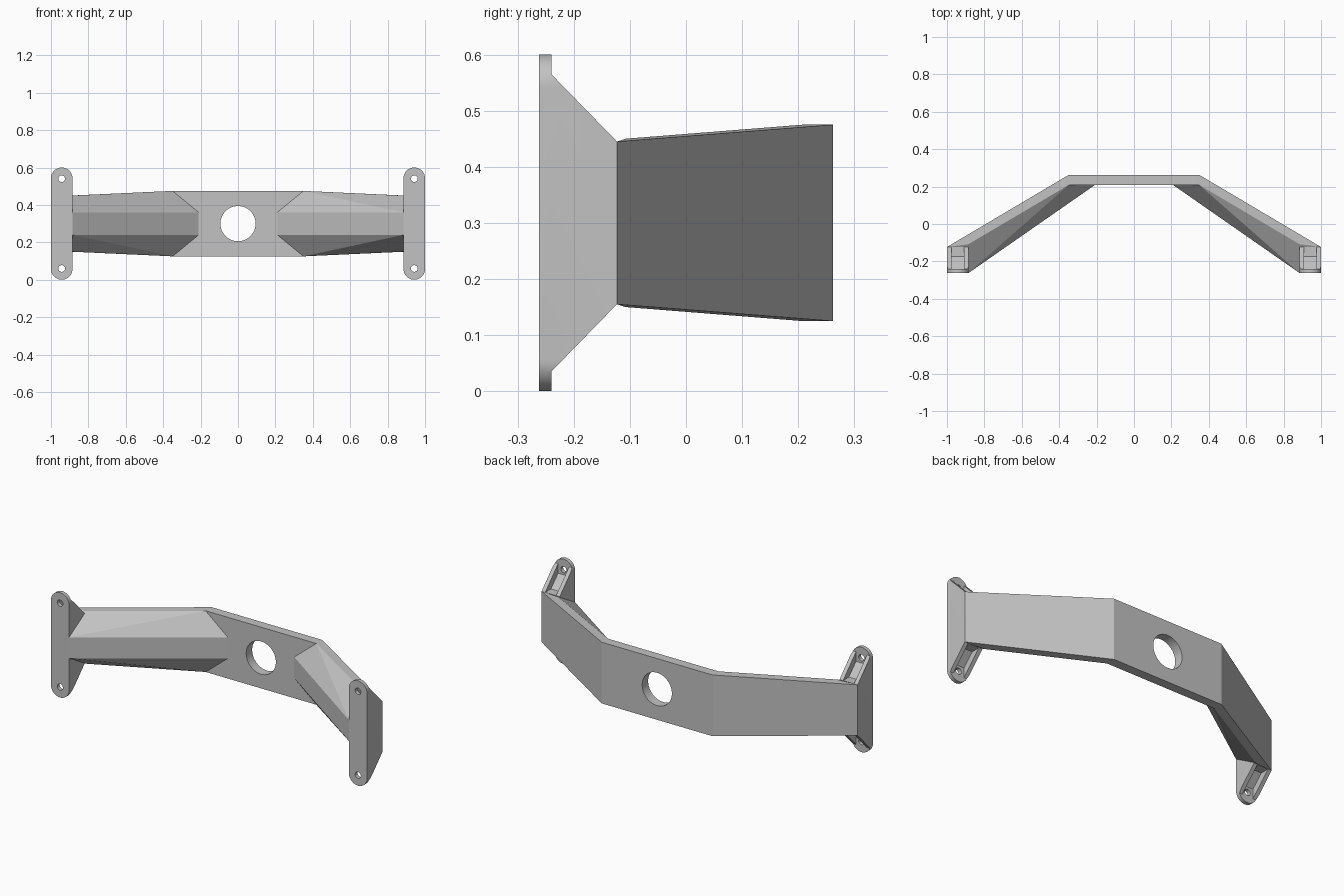
import bpy, bmesh, math

scene_cube = bpy.data.objects.get("Cube")
if scene_cube:
    bpy.data.objects.remove(scene_cube, do_unlink=True)

grey = bpy.data.materials.new("plain grey")
grey.use_nodes = True
grey.diffuse_color = (0.54, 0.54, 0.54, 1)
grey.node_tree.nodes["Principled BSDF"].inputs["Base Color"].default_value = grey.diffuse_color

MID = 0.3                    # height of the plane of symmetry
BACK, FRONT = 0.262, 0.208   # centre plate faces
WALL_IN, WALL_OUT = 0.885, 1.0
FACE, REAR, HEEL = -0.262, -0.24, -0.123   # bracket depth stations


def make_object(name, bm):
    bmesh.ops.recalc_face_normals(bm, faces=bm.faces[:])
    mesh = bpy.data.meshes.new(name)
    bm.to_mesh(mesh)
    bm.free()
    mesh.materials.append(grey)
    ob = bpy.data.objects.new(name, mesh)
    bpy.context.collection.objects.link(ob)
    return ob


def prism(name, outline, axis, start, end):
    """Extrude an outline along x (outline is y, z) or y (outline is x, z)."""
    bm = bmesh.new()
    place = (lambda u, v, t: (t, u, v)) if axis == "x" else (lambda u, v, t: (u, t, v))
    rings = [[bm.verts.new(place(u, v, t)) for u, v in outline] for t in (start, end)]
    for ring in rings:
        bm.faces.new(ring)
    n = len(outline)
    for i in range(n):
        j = (i + 1) % n
        bm.faces.new((rings[0][i], rings[0][j], rings[1][j], rings[1][i]))
    return make_object(name, bm)


def arc(cx, cz, r, a0, a1, steps):
    return [(cx + r * math.cos(math.radians(a0 + (a1 - a0) * i / steps)),
             cz + r * math.sin(math.radians(a0 + (a1 - a0) * i / steps)))
            for i in range(steps + 1)]


def circle(cx, cz, r, steps):
    return arc(cx, cz, r, 0, 360, steps)[:-1]


def combine(ob, tool, operation):
    tool.hide_render = True
    mod = ob.modifiers.new("combine", "BOOLEAN")
    mod.operation, mod.solver, mod.object = operation, "EXACT", tool
    bpy.context.view_layer.objects.active = ob
    bpy.ops.object.modifier_apply(modifier=mod.name)
    bpy.data.objects.remove(tool, do_unlink=True)


def smooth(ob):
    bpy.ops.object.select_all(action="DESELECT")
    ob.select_set(True)
    bpy.context.view_layer.objects.active = ob
    bpy.ops.object.shade_smooth_by_angle(angle=math.radians(25))


# Centre plate with its round opening
plate = prism("centre_plate", [(-0.35, 0.125), (0.35, 0.125), (0.35, 0.475), (-0.35, 0.475)],
              "y", FRONT, BACK)
combine(plate, prism("opening", circle(0, MID, 0.094, 64), "y", 0, 0.5), "DIFFERENCE")
smooth(plate)


# Tapered arm: a wide back and a narrow flat ridge at the front
def arm(name, side):
    bm = bmesh.new()
    corners = [(0.35, BACK, 0.175), (0.35, FRONT, 0.175), (0.21, FRONT, 0.06),
               (WALL_OUT, HEEL, 0.145), (WALL_IN, -0.108, 0.15), (WALL_IN, FACE, 0.06)]
    for x, y, half in corners:
        for up in (-1, 1):
            bm.verts.new((side * x, y, MID + up * half))
    bmesh.ops.convex_hull(bm, input=bm.verts[:])
    bmesh.ops.dissolve_limit(bm, angle_limit=math.radians(1), verts=bm.verts[:], edges=bm.edges[:])
    return make_object(name, bm)


# Mounting bracket: round-ended plate, gusset walls, pockets and bolt holes
def bracket(name, side):
    cx, r = side * (WALL_IN + WALL_OUT) / 2, (WALL_OUT - WALL_IN) / 2
    body = prism(name, arc(cx, 0.6 - r, r, 0, 180, 24) + arc(cx, r, r, 180, 360, 24),
                 "y", FACE, HEEL)
    upper = [(HEEL + 0.05, 0.445), (HEEL, 0.445), (REAR, 0.565), (REAR, 0.7), (HEEL + 0.05, 0.7)]
    pocket = [(HEEL + 0.05, 0.445), (-0.175, 0.445), (REAR, 0.51), (REAR, 0.7), (HEEL + 0.05, 0.7)]
    flip = lambda pts: [(y, 2 * MID - z) for y, z in pts]
    for shape in (upper, flip(upper)):
        combine(body, prism("trim", shape, "x", side * 0.8, side * 1.1), "DIFFERENCE")
    for shape in (pocket, flip(pocket)):
        combine(body, prism("slot", shape, "x", side * 0.908, side * 0.977), "DIFFERENCE")
    for z in (0.06, 0.54):
        combine(body, prism("bolt", circle(cx, z, 0.018, 24), "y", -0.3, -0.215), "DIFFERENCE")
    smooth(body)
    return body


for label, side in (("left", 1), ("right", -1)):
    arm(label + "_arm", side)
    bracket(label + "_bracket", side)
